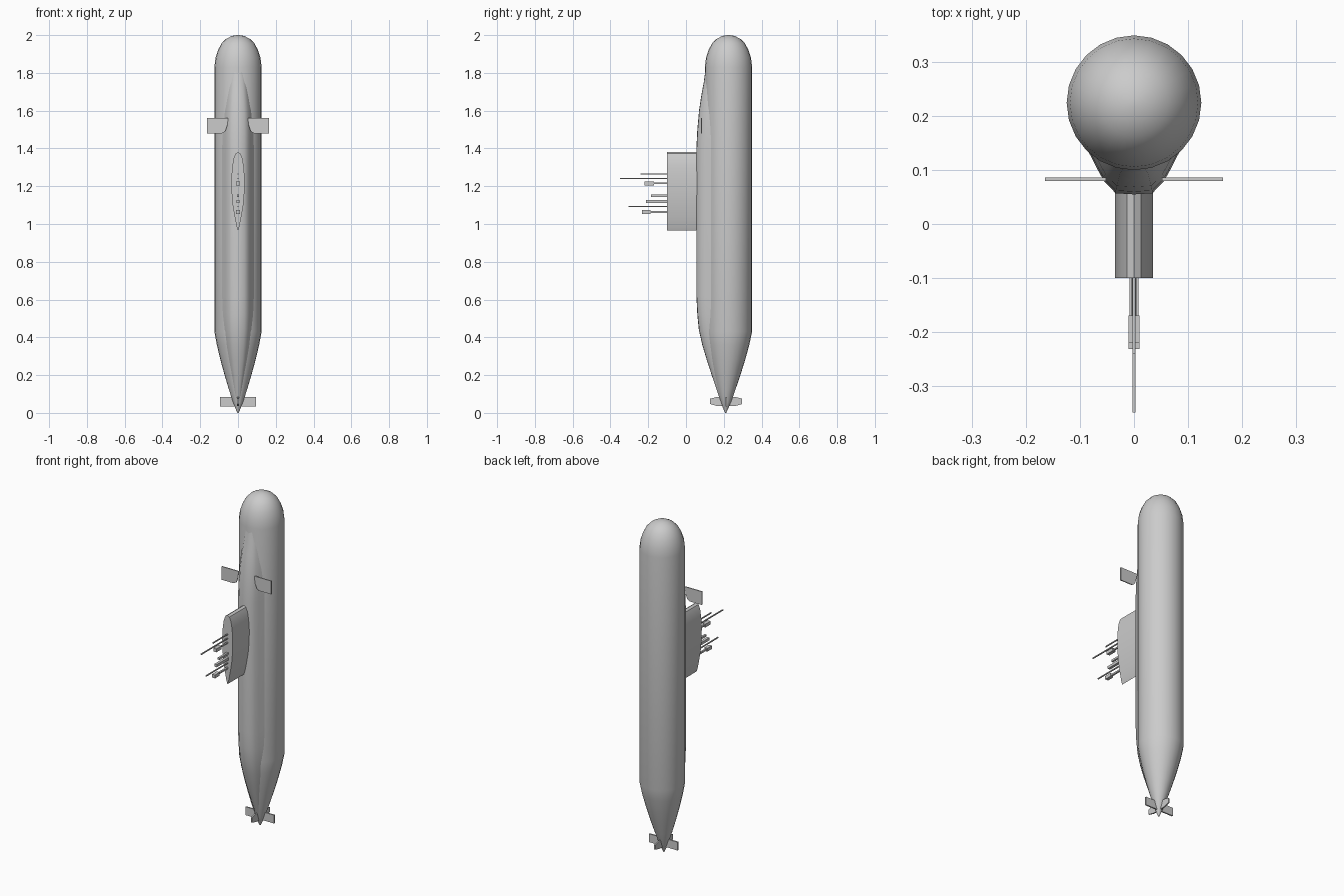
import bpy, bmesh, math

if "Cube" in bpy.data.objects:
    bpy.data.objects.remove(bpy.data.objects["Cube"])


def finish(name, bm, angle=35):
    bmesh.ops.recalc_face_normals(bm, faces=bm.faces)
    me = bpy.data.meshes.new(name)
    bm.to_mesh(me)
    bm.free()
    ob = bpy.data.objects.new(name, me)
    bpy.context.collection.objects.link(ob)
    bpy.ops.object.select_all(action='DESELECT')
    ob.select_set(True)
    bpy.context.view_layer.objects.active = ob
    bpy.ops.object.shade_smooth_by_angle(angle=math.radians(angle))
    return ob


def loft(name, sections, closed=True, caps=True, angle=35):
    bm = bmesh.new()
    rings = [[bm.verts.new(p) for p in s] for s in sections]
    n = len(rings[0])
    for a, b in zip(rings, rings[1:]):
        for i in range(n if closed else n - 1):
            j = (i + 1) % n
            bm.faces.new((a[i], a[j], b[j], b[i]))
    if caps:
        bm.faces.new(rings[0])
        bm.faces.new(rings[-1])
    return finish(name, bm, angle)


def box(name, x, y, z):
    """Box from (min, max) ranges."""
    return loft(name, [[(x[0], y[0], h), (x[1], y[0], h), (x[1], y[1], h), (x[0], y[1], h)] for h in z])


# Pressure hull: (z, radius, centre y)
hull = [(0, .003, .21), (.02, .012, .21), (.06, .028, .212), (.13, .05, .214), (.2, .071, .217),
        (.28, .093, .22), (.36, .112, .223), (.43, .125, .225), (1.83, .125, .225),
        (1.88, .119, .225), (1.92, .106, .225), (1.955, .088, .225), (1.98, .063, .225),
        (1.995, .034, .225), (2.0, .008, .225)]
N = 24
loft("hull", [[(r * math.sin(2 * math.pi * i / N), cy + r * math.cos(2 * math.pi * i / N), z)
               for i in range(N)] for z, r, cy in hull])

# Deck casing along the front of the hull: (z, front y, scale)
casing = [(.02, .199, .08), (.1, .17, .28), (.2, .136, .52), (.28, .11, .72), (.36, .086, .86),
          (.44, .068, .96), (.52, .06, 1), (.62, .055, 1), (1.4, .055, 1), (1.5, .06, 1),
          (1.6, .069, .95), (1.68, .081, .85), (1.75, .094, .75), (1.81, .102, .6)]
outline = [(.085, .08), (.067, .045), (.056, .025), (.034, .002), (0, 0)]
outline += [(-x, y) for x, y in outline[-2::-1]]
loft("deck_casing", [[(x * s, yf + y * s, z) for x, y in outline] for z, yf, s in casing],
     closed=False, caps=False, angle=50)

# Sail with a teardrop plan, rounded towards the bow
half = [(.007, .985), (.018, 1.04), (.028, 1.1), (.034, 1.17), (.035, 1.24),
        (.031, 1.3), (.024, 1.345), (.013, 1.372)]
plan = [(0, .965)] + half + [(0, 1.38)] + [(-x, z) for x, z in half[::-1]]
loft("sail", [[(x, y, z) for x, z in plan] for y in (-.1, .075)])

# Bow planes
for side, s in (("right", 1), ("left", -1)):
    pts = [(.052, 1.56), (.165, 1.56), (.165, 1.48), (.085, 1.48), (.068, 1.49), (.057, 1.52)]
    loft("bow_plane_" + side, [[(s * x, y, z) for x, z in pts] for y in (.08, .086)])

# Stern planes and rudders in a cross
for side, s in (("right", 1), ("left", -1)):
    box("stern_plane_" + side, sorted((s * .008, s * .095)), (.208, .216), (.035, .085))
    loft("rudder_" + side, [[(x, .212 + s * d, z) for d, z in
                             ((.008, .035), (.05, .037), (.085, .047), (.085, .075), (.05, .084), (.008, .085))]
                            for x in (-.004, .004)])


# Masts on the sail: (name, z, tip y, half thickness, head start y or None)
masts = [("snorkel", 1.265, -.24, .003, None), ("tall_antenna", 1.24, -.35, .003, None),
         ("search_periscope", 1.215, -.22, .004, -.17), ("short_mast", 1.15, -.185, .006, None),
         ("radar_mast", 1.12, -.213, .008, None), ("whip_antenna", 1.092, -.305, .003, None),
         ("attack_periscope", 1.063, -.232, .005, -.188)]
for name, z, tip, t, head in masts:
    box(name, (-t, t), (tip if head is None else head, -.095), (z - t, z + t))
    if head is not None:
        box(name + "_head", (-.01, .01), (tip, head), (z - .01, z + .01))
